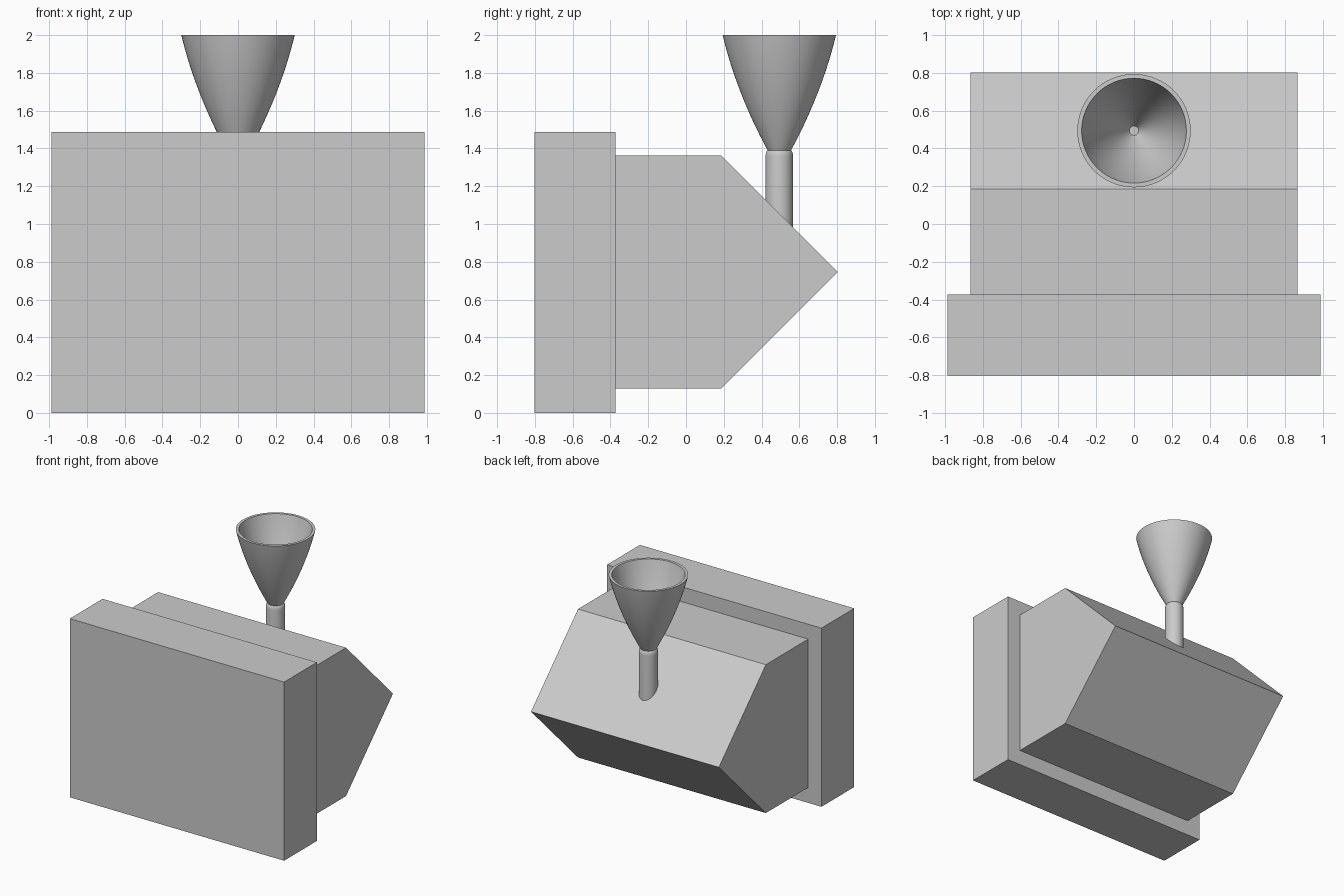
import bpy, bmesh, math

cube = bpy.data.objects.get("Cube")
if cube:
    bpy.data.objects.remove(cube, do_unlink=True)

grey = bpy.data.materials.new("light_grey")
grey.use_nodes = True
colour = (0.6, 0.6, 0.6, 1)
grey.diffuse_color = colour
grey.node_tree.nodes["Principled BSDF"].inputs["Base Color"].default_value = colour


def finish(name, bm):
    bmesh.ops.recalc_face_normals(bm, faces=bm.faces)
    mesh = bpy.data.meshes.new(name)
    bm.to_mesh(mesh)
    bm.free()
    mesh.materials.append(grey)
    obj = bpy.data.objects.new(name, mesh)
    bpy.context.collection.objects.link(obj)
    return obj


def extrude_side(name, profile, half_width):
    """Extrude a (y, z) outline across x."""
    bm = bmesh.new()
    face = bm.faces.new([bm.verts.new((-half_width, y, z)) for y, z in profile])
    ext = bmesh.ops.extrude_face_region(bm, geom=[face])["geom"]
    verts = [v for v in ext if isinstance(v, bmesh.types.BMVert)]
    bmesh.ops.translate(bm, verts=verts, vec=(2 * half_width, 0, 0))
    return finish(name, bm)


def lathe(name, profile, y, steps=64):
    """Spin an (r, z) profile whose ends lie on the vertical axis."""
    bm = bmesh.new()
    verts = [bm.verts.new((r, y, z)) for r, z in profile]
    edges = [bm.edges.new(pair) for pair in zip(verts, verts[1:])]
    bmesh.ops.spin(bm, geom=verts + edges, cent=(0, y, 0), axis=(0, 0, 1),
                   angle=math.tau, steps=steps)
    bmesh.ops.remove_doubles(bm, verts=bm.verts, dist=0.0001)
    obj = finish(name, bm)
    bpy.ops.object.select_all(action="DESELECT")
    obj.select_set(True)
    bpy.context.view_layer.objects.active = obj
    bpy.ops.object.shade_smooth_by_angle(angle=math.radians(35))
    return obj


# Front slab and the pointed body behind it
extrude_side("front_plate", [(-0.803, 0), (-0.372, 0), (-0.372, 1.487), (-0.803, 1.487)], 0.987)
extrude_side("pointed_body", [(-0.372, 0.128), (0.185, 0.128), (0.803, 0.745),
                              (0.185, 1.363), (-0.372, 1.363)], 0.865)

# Hollow funnel with a curved flare
AXIS_Y = 0.494
LOW, TOP = 1.39, 2.0
flare = []
for i in range(17):
    t = i / 16
    flare.append((0.062 + 0.33 * t - 0.092 * t * t, LOW + (TOP - LOW) * t))
inner = [(0.025 + (r - 0.062) * 1.06, z) for r, z in reversed(flare)]
lathe("funnel", [(0, LOW)] + flare + inner + [(0.025, LOW + 0.002), (0, LOW + 0.002)], AXIS_Y)

# Stem with a rounded shoulder, sunk into the sloped face
shoulder = [(0.06 + 0.013 * math.cos(a), 1.355 + 0.035 * math.sin(a))
            for a in (math.pi / 2 * i / 6 for i in range(7))]
lathe("funnel_stem", [(0, 0.9), (0.073, 0.9)] + shoulder + [(0, LOW)], AXIS_Y)
